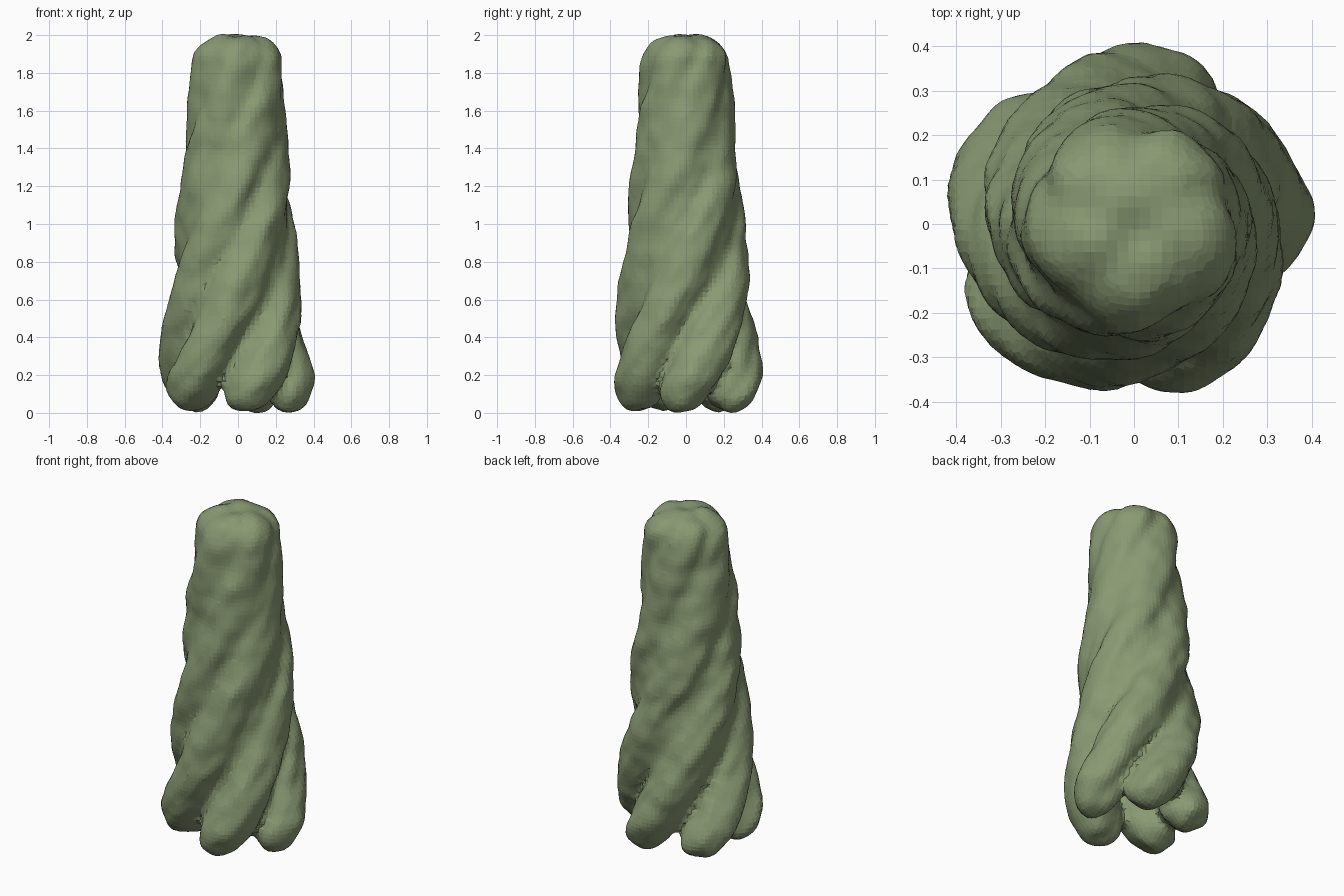
import bpy
import math
from mathutils import Vector, noise

cube = bpy.data.objects.get("Cube")
if cube:
    bpy.data.objects.remove(cube, do_unlink=True)

# Moss green used for the whole trunk
green = bpy.data.materials.new("moss_green")
green.use_nodes = True
COLOR = (0.25, 0.32, 0.17, 1)
green.diffuse_color = COLOR
green.node_tree.nodes["Principled BSDF"].inputs["Base Color"].default_value = COLOR

TWIST = math.radians(110)     # turn per unit of height
HEIGHT = 2.0
STEPS = 60
SIDES = 20

# Foot angle of each strand and how far its foot splays out
FEET = [(0, 0.01), (74, 0.0), (148, 0.035), (212, 0.03), (287, 0.0)]

# (height, radius): trunk outline, strand thickness, and depth of the grooves
OUTLINE = [(0, 0.4), (0.2, 0.405), (0.4, 0.385), (0.7, 0.352), (1.0, 0.325),
           (1.3, 0.29), (1.6, 0.264), (1.8, 0.245), (2.0, 0.232)]
THICKNESS = [(0, 0.15), (0.6, 0.152), (2.0, 0.15)]
GROOVE = [(0.3, 0.19), (0.5, 0.09), (0.8, 0.055), (1.4, 0.03), (2.0, 0.02)]


def sample(table, z):
    for (z0, a), (z1, b) in zip(table, table[1:]):
        if z <= z1:
            return a + (b - a) * (z - z0) / (z1 - z0)
    return table[-1][1]


def end_rounding(z, low, high):
    """Scale that closes a tube with round ends."""
    d = min(z / low, (HEIGHT - z) / high, 1)
    return math.sqrt(max(1 - (1 - d) ** 2, 0.0004))


def bow(z):
    """Slight sideways bend of the trunk axis."""
    return -0.015 * math.sin(math.pi * z / HEIGHT)


def tube(rings):
    """Vertices and faces of a capped tube of horizontal rings (centre, radius)."""
    verts, faces = [], []
    for centre, radius in rings:
        for k in range(SIDES):
            a = math.tau * k / SIDES
            verts.append(centre + Vector((math.cos(a), math.sin(a), 0)) * radius)
    for i in range(len(rings) - 1):
        for k in range(SIDES):
            n = (k + 1) % SIDES
            faces.append((i * SIDES + k, i * SIDES + n,
                          (i + 1) * SIDES + n, (i + 1) * SIDES + k))
    last = (len(rings) - 1) * SIDES
    faces.append(tuple(reversed(range(SIDES))))
    faces.append(tuple(range(last, last + SIDES)))
    return verts, faces


def strand(foot_angle, splay):
    rings = []
    for i in range(STEPS + 1):
        z = HEIGHT * (0.5 - 0.5 * math.cos(math.pi * i / STEPS))
        angle = math.radians(foot_angle) + TWIST * max(z - 0.12, -0.05)
        thick = sample(THICKNESS, z)
        reach = sample(OUTLINE, z) - thick + splay * max(1 - z / 0.8, 0)
        centre = Vector((math.cos(angle) * reach + bow(z), math.sin(angle) * reach, z))
        rings.append((centre, thick * end_rounding(z, 0.19, 0.15)))
    return tube(rings)


def core():
    rings = []
    for i in range(STEPS + 1):
        z = 0.3 + (HEIGHT - 0.31) * i / STEPS
        radius = sample(OUTLINE, z) - sample(GROOVE, z)
        inset = 0.16 * (1 - end_rounding(z, 0.1, 0.16))
        rings.append((Vector((bow(z), 0, z)), radius - inset))
    return tube(rings)


# Twisted trunk: five strands wound round a core
all_verts, all_faces = [], []
for verts, faces in [strand(*foot) for foot in FEET] + [core()]:
    base = len(all_verts)
    all_verts += verts
    all_faces += [tuple(base + v for v in f) for f in faces]
mesh = bpy.data.meshes.new("twisted_trunk")
mesh.from_pydata(all_verts, [], all_faces)
mesh.materials.append(green)
trunk = bpy.data.objects.new("twisted_trunk", mesh)
bpy.context.collection.objects.link(trunk)

# Fuse the strands into one skin
remesh = trunk.modifiers.new("fuse", "REMESH")
remesh.mode = "VOXEL"
remesh.voxel_size = 0.025
soften = trunk.modifiers.new("soften", "SMOOTH")
soften.factor = 0.5
soften.iterations = 2
bpy.context.view_layer.objects.active = trunk
trunk.select_set(True)
for name in ("fuse", "soften"):
    bpy.ops.object.modifier_apply(modifier=name)

# Lumpy bark, stretched along the twist
mesh = trunk.data
moved = []
for v in mesh.vertices:
    p = v.co
    turn = -TWIST * p.z
    q = Vector((p.x * math.cos(turn) - p.y * math.sin(turn),
                p.x * math.sin(turn) + p.y * math.cos(turn), p.z * 0.4))
    lump = noise.noise(q * 10) * 0.014 + noise.noise(p * 9) * 0.01
    moved.append(p + v.normal * lump)

# Stand the trunk on the ground
low = min(p.z for p in moved)
for v, p in zip(mesh.vertices, moved):
    v.co = (p.x, p.y, p.z - low)
for face in mesh.polygons:
    face.use_smooth = False
